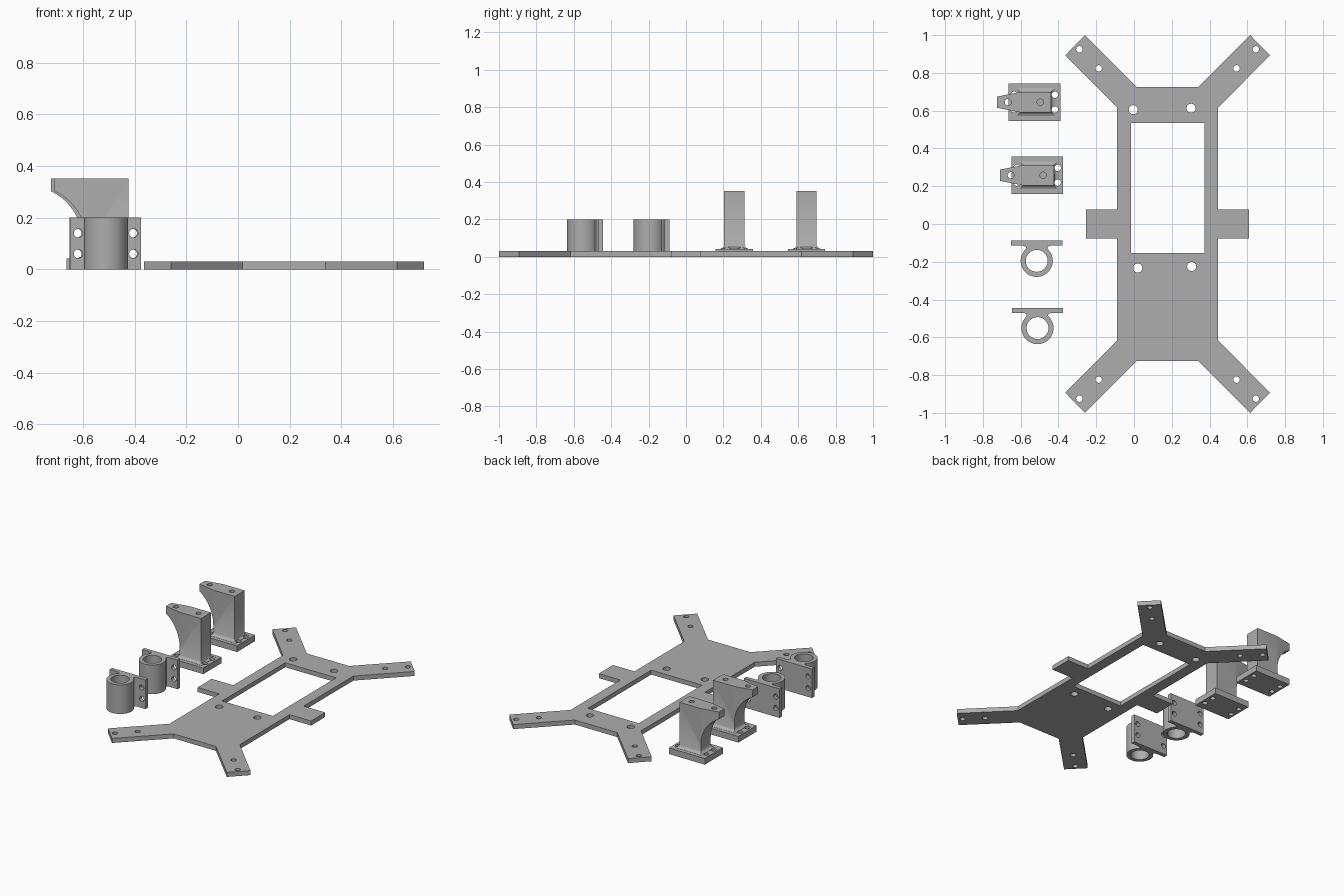
import bpy, bmesh, math
from mathutils import Matrix

if "Cube" in bpy.data.objects:
    bpy.data.objects.remove(bpy.data.objects["Cube"])

grey = bpy.data.materials.new("plain grey")
grey.diffuse_color = (0.42, 0.42, 0.42, 1)
grey.use_nodes = True
grey.node_tree.nodes["Principled BSDF"].inputs["Base Color"].default_value = grey.diffuse_color


def make(name, bm):
    bmesh.ops.recalc_face_normals(bm, faces=bm.faces)
    me = bpy.data.meshes.new(name)
    bm.to_mesh(me)
    bm.free()
    me.materials.append(grey)
    ob = bpy.data.objects.new(name, me)
    bpy.context.collection.objects.link(ob)
    return ob


def prism(points, lo, hi, axis="z"):
    """Extrude a closed outline along z (points are x, y) or y (points are x, z)."""
    bm = bmesh.new()
    put = (lambda p: (p[0], p[1], lo)) if axis == "z" else (lambda p: (p[0], lo, p[1]))
    face = bm.faces.new([bm.verts.new(put(p)) for p in points])
    new = bmesh.ops.extrude_face_region(bm, geom=[face])["geom"]
    move = (0, 0, hi - lo) if axis == "z" else (0, hi - lo, 0)
    bmesh.ops.translate(bm, vec=move, verts=[v for v in new if isinstance(v, bmesh.types.BMVert)])
    return bm


def rect(x0, x1, y0, y1):
    return [(x0, y0), (x1, y0), (x1, y1), (x0, y1)]


def hole(x, y, r, lo, hi, axis="z", n=32):
    pts = [(x + r * math.cos(2 * math.pi * i / n), y + r * math.sin(2 * math.pi * i / n)) for i in range(n)]
    return make("cutter", prism(pts, lo, hi, axis))


def combine(ob, others, operation):
    """Apply a boolean with each helper, then delete the helper."""
    bpy.context.view_layer.objects.active = ob
    for other in others:
        mod = ob.modifiers.new("bool", "BOOLEAN")
        mod.operation, mod.solver, mod.object = operation, "EXACT", other
        bpy.ops.object.modifier_apply(modifier=mod.name)
        bpy.data.objects.remove(other)


def finish(ob):
    bpy.ops.object.select_all(action="DESELECT")
    ob.select_set(True)
    bpy.context.view_layer.objects.active = ob
    bpy.ops.object.shade_smooth_by_angle(angle=math.radians(30))


def copy(ob, name, x, y):
    new = ob.copy()
    new.data = ob.data.copy()
    new.name = name
    new.location = (x, y, 0)
    bpy.context.collection.objects.link(new)


# Frame plate: quarter outline mirrored about its own centre
CX, T = 0.178, 0.031
quarter = [(0.432, 0.077), (0.268, 0.077), (0.268, 0.617), (0.542, 0.893), (0.437, 1.0), (0.161, 0.724)]
q1 = quarter
q2 = [(-x, y) for x, y in reversed(quarter)]
q3 = [(-x, -y) for x, y in quarter]
q4 = [(x, -y) for x, y in reversed(quarter)]
frame = make("frame_plate", prism([(x + CX, y) for x, y in q1 + q2 + q3 + q4], 0, T))
cuts = [make("cutter", prism(rect(-0.015, 0.372, -0.153, 0.535), -0.1, 0.1))]
for x, y in [(-0.004, 0.605), (0.302, 0.613), (0.02, -0.233), (0.305, -0.225)]:
    cuts.append(hole(x, y, 0.024, -0.1, 0.1))
for sx in (-1, 1):
    for sy in (-1, 1):
        for dx, dy in [(0.467, 0.925), (0.365, 0.824)]:
            cuts.append(hole(CX + sx * dx, sy * dy, 0.017, -0.1, 0.1))
combine(frame, cuts, "DIFFERENCE")
finish(frame)

# Tube clamp: ring with filleted neck and a drilled flange
R = 0.085
side = [(0.136, 0.107), (0.136, 0.08), (0.073, 0.08), (0.063, 0.077), (0.057, 0.071)]
a0, a1 = math.radians(48), math.radians(-228)
arc = [(R * math.cos(a0 + (a1 - a0) * i / 48), R * math.sin(a0 + (a1 - a0) * i / 48)) for i in range(49)]
clamp = make("tube_clamp_front", prism(side + arc + [(-x, y) for x, y in reversed(side)], 0, 0.2))
cuts = [hole(0, 0, 0.058, -0.1, 0.3, n=48)]
for x in (-0.107, 0.107):
    for z in (0.06, 0.14):
        cuts.append(hole(x, z, 0.017, 0.05, 0.15, "y"))
combine(clamp, cuts, "DIFFERENCE")
finish(clamp)
clamp.location = (-0.511, -0.551, 0)
copy(clamp, "tube_clamp_rear", -0.515, -0.195)

# Pedestal column: side profile with a concave arc under the nose
X0, X1, NX, TOP, W = -0.075, 0.0875, -0.197, 0.352, 0.054
RA, ZA = 0.2125, 0.11
end = math.acos((NX - X0 + RA) / RA)
curve = [(X0 - RA + RA * math.cos(end * i / 16), ZA + RA * math.sin(end * i / 16)) for i in range(17)]
bm = prism([(X1, TOP), (X1, 0.02), (X0, 0.02)] + curve + [(NX, TOP)], -W, W, "y")
bmesh.ops.bisect_plane(bm, geom=bm.verts[:] + bm.edges[:] + bm.faces[:], dist=1e-5,
                       plane_co=(X0, 0, 0), plane_no=(1, 0, 0))
for v in bm.verts:  # taper the nose towards its tip
    if v.co.x < X0 - 1e-5:
        v.co.y *= 1 - 0.45 * (X0 - v.co.x) / (X0 - NX)
column = make("column", bm)

# Flared foot where the column meets its base
bm = bmesh.new()
rings = []
for z, d in [(0.03, 0.02), (0.043, 0.02), (0.047, 0.01), (0.052, 0.004), (0.062, -0.001)]:
    rings.append([bm.verts.new((x, y, z)) for x, y in rect(X0 - d, X1 + d, -W - d, W + d)])
for a, b in zip(rings, rings[1:]):
    for i in range(4):
        bm.faces.new((a[i], a[(i + 1) % 4], b[(i + 1) % 4], b[i]))
bm.faces.new(rings[0])
bm.faces.new(rings[-1])
foot = make("foot", bm)

# Pedestal base, joined and drilled
pedestal = make("pedestal_rear", prism(rect(-0.137, 0.137, -0.099, 0.099), 0, 0.042))
combine(pedestal, [foot, column], "UNION")
cuts = [hole(x, y, 0.017, -0.1, 0.1) for x in (-0.108, 0.108) for y in (-0.039, 0.039)]
cuts += [hole(-0.14, 0, 0.017, 0.15, 0.5), hole(0.031, 0, 0.017, 0.25, 0.5)]
combine(pedestal, cuts, "DIFFERENCE")
finish(pedestal)
pedestal.location = (-0.527, 0.645, 0)
copy(pedestal, "pedestal_front", -0.512, 0.258)
